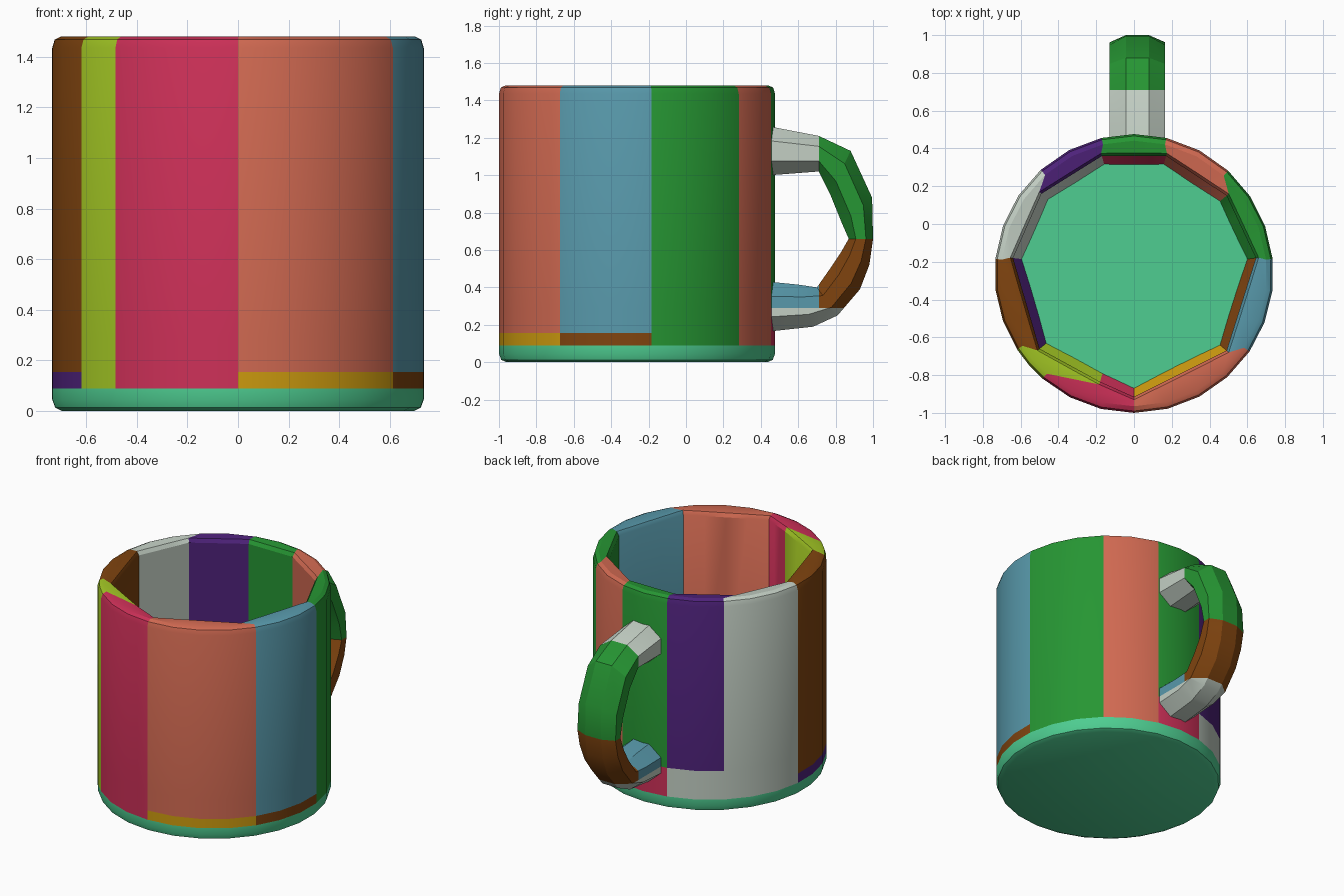
import bpy, bmesh
from math import cos, sin, pi, radians
from mathutils import Vector

if "Cube" in bpy.data.objects:
    bpy.data.objects.remove(bpy.data.objects["Cube"])

PALETTE = {
    "salmon": "D26A52", "blue": "5899AB", "green": "269633", "purple": "4E227A",
    "grey": "C3CFC4", "brown": "80440F", "lime": "A2C624", "crimson": "CD3058",
    "gold": "CD9B0F", "mint": "4ECD91",
}
NAMES = list(PALETTE)


def linear(code):
    rgb = [int(code[i:i + 2], 16) / 255 for i in (0, 2, 4)]
    return [c / 12.92 if c < 0.04 else ((c + 0.055) / 1.055) ** 2.4 for c in rgb] + [1]


def make_material(name):
    mat = bpy.data.materials.new(name)
    mat.use_nodes = True
    color = linear(PALETTE[name])
    mat.diffuse_color = color
    mat.node_tree.nodes["Principled BSDF"].inputs["Base Color"].default_value = color
    return mat


MATS = [make_material(n) for n in NAMES]


def finish(bm, name, angle=30):
    bmesh.ops.remove_doubles(bm, verts=bm.verts, dist=0.0005)
    bmesh.ops.recalc_face_normals(bm, faces=bm.faces)
    mesh = bpy.data.meshes.new(name)
    bm.to_mesh(mesh)
    bm.free()
    for mat in MATS:
        mesh.materials.append(mat)
    obj = bpy.data.objects.new(name, mesh)
    bpy.context.collection.objects.link(obj)
    bpy.ops.object.select_all(action="DESELECT")
    bpy.context.view_layer.objects.active = obj
    obj.select_set(True)
    bpy.ops.object.shade_smooth_by_angle(angle=radians(angle))
    return obj


CENTRE = Vector((0, -0.262))
R, TOP, FLOOR, BAND, HIGH_BAND = 0.738, 1.48, 0.09, 0.155, 0.29


def on_circle(angle, r):
    return CENTRE + Vector((cos(angle), sin(angle))) * r


# Wall panels: outer seam angle, inner seam point, colour, lower colour, lower height
PANELS = [
    (-90, (0, -0.915), "salmon", "gold", BAND),
    (-34, (0.49, -0.67), "blue", "brown", BAND),
    (6, (0.645, -0.18), "green", "green", BAND),
    (47.5, (0.49, 0.15), "salmon", "salmon", BAND),
    (76.5, (0.17, 0.36), "green", "crimson", HIGH_BAND),
    (103.5, (-0.17, 0.36), "purple", "grey", HIGH_BAND),
    (132, (-0.49, 0.16), "grey", "grey", BAND),
    (174, (-0.64, -0.18), "brown", "purple", BAND),
    (213, (-0.5, -0.66), "lime", "lime", BAND),
    (229, (-0.18, -0.835), "crimson", "crimson", BAND),
]


def wall_column(angle, inner):
    """Cross-section of the wall, from outer foot over the rim to inner foot."""
    toward = (inner - CENTRE).normalized()
    out, rim = on_circle(angle, R), on_circle(angle, R - 0.035)
    lip, foot = inner + toward * 0.015, inner - toward * 0.045
    return [(*p, z) for p, z in (
        (out, FLOOR), (out, BAND), (out, HIGH_BAND), (out, TOP - 0.045),
        (on_circle(angle, R - 0.01), TOP - 0.012), (rim, TOP), (lip, TOP - 0.005),
        (inner, TOP - 0.03), (inner, HIGH_BAND), (inner, BAND), (foot, FLOOR))]


# Cup wall: panels with curved outside and flat inside
bm = bmesh.new()
outer_angles = []
for i, (a0, in0, color, low, low_top) in enumerate(PANELS):
    nxt = PANELS[(i + 1) % len(PANELS)]
    a1 = nxt[0] if nxt[0] > a0 else nxt[0] + 360
    steps = max(2, round((a1 - a0) / 13))
    columns = []
    for s in range(steps + 1):
        t = s / steps
        angle = radians(a0 + (a1 - a0) * t)
        if s < steps:
            outer_angles.append(angle)
        inner = Vector(in0).lerp(Vector(nxt[1]), t)
        columns.append([bm.verts.new(p) for p in wall_column(angle, inner)])
    for c0, c1 in zip(columns, columns[1:]):
        for k in range(len(c0) - 1):
            face = bm.faces.new((c0[k], c1[k], c1[k + 1], c0[k + 1]))
            z = face.calc_center_median().z
            face.material_index = NAMES.index(low if z < low_top else color)
finish(bm, "cup_wall")

# Base: disc with a bevelled lower edge, also the inside floor
bm = bmesh.new()
rings = [[bm.verts.new((*on_circle(a, r), z)) for a in outer_angles]
         for r, z in ((R - 0.04, 0), (R - 0.012, 0.013), (R, 0.045), (R, FLOOR))]
for lo, hi in zip(rings, rings[1:]):
    for k in range(len(lo)):
        j = (k + 1) % len(lo)
        bm.faces.new((lo[k], lo[j], hi[j], hi[k]))
bm.faces.new(rings[0])
bm.faces.new(rings[-1])
for face in bm.faces:
    face.material_index = NAMES.index("mint")
finish(bm, "base")

# Handle: octagonal sections swept between outer and inner (y, z) outlines
OUTER = [(0.45, 1.26), (0.71, 1.21), (0.88, 1.13), (0.995, 0.88), (1.0, 0.66),
         (0.98, 0.52), (0.93, 0.39), (0.81, 0.25), (0.68, 0.19), (0.45, 0.165)]
INNER = [(0.45, 1.0), (0.71, 1.02), (0.77, 0.9), (0.835, 0.74), (0.87, 0.66),
         (0.83, 0.59), (0.77, 0.5), (0.70, 0.4), (0.6, 0.415), (0.45, 0.43)]
bm = bmesh.new()
sections = []
for o, n in zip(OUTER, INNER):
    o, n = Vector(o), Vector(n)
    mid, half = (o + n) / 2, (o - n) / 2
    ring = []
    for k in range(8):
        a = (k + 0.5) * pi / 4
        grow = 1 / cos(pi / 8)
        p = mid + half * sin(a) * grow
        ring.append(bm.verts.new((0.018 + 0.147 * cos(a) * grow, p.x, p.y)))
    sections.append(ring)
for r0, r1 in zip(sections, sections[1:]):
    for k in range(8):
        j = (k + 1) % 8
        bm.faces.new((r0[k], r0[j], r1[j], r1[k]))
bm.faces.new(sections[0])
bm.faces.new(sections[-1])

# Cut the handle along its colour borders, then colour by region
for co, no in (((0, 0.71, 0), (0, 1, 0)), ((0, 0, 0.66), (0, 0, 1)),
               ((0, 0, HIGH_BAND), (0, 0, 1))):
    geom = bm.verts[:] + bm.edges[:] + bm.faces[:]
    bmesh.ops.bisect_plane(bm, geom=geom, dist=0.0001, plane_co=co, plane_no=no)
for face in bm.faces:
    c = face.calc_center_median()
    if c.z < HIGH_BAND:
        color = "grey"
    elif c.y < 0.71:
        color = "grey" if c.z > 0.7 else "blue"
    else:
        color = "green" if c.z > 0.66 else "brown"
    face.material_index = NAMES.index(color)
finish(bm, "handle", 25)
